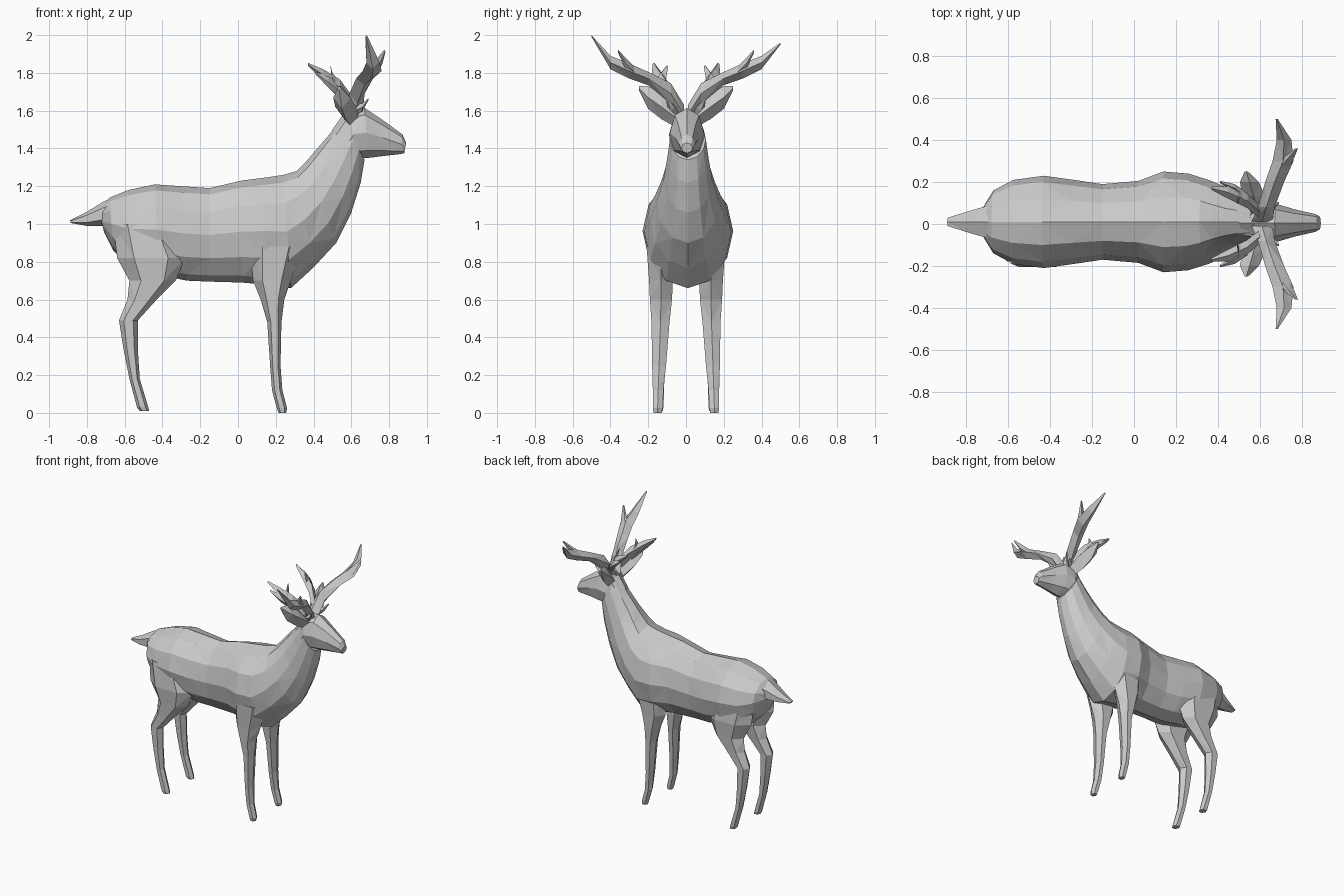
import bpy, bmesh, math
from mathutils import Vector

coat = bpy.data.materials.new("grey coat")
coat.diffuse_color = (0.6, 0.6, 0.6, 1)


def loft(name, rings, n):
    """Skin rings of (centre, half axis u, half axis v) with n sides, flat faceted."""
    bm = bmesh.new()
    loops = []
    for i, (c, u, v) in enumerate(rings):
        c, u, v = Vector(c), Vector(u), Vector(v)
        loops.append([bm.verts.new(c + u * math.cos(2 * math.pi * k / n)
                                   + v * math.sin(2 * math.pi * k / n)) for k in range(n)])
    for i in range(len(loops) - 1):
        a, b = loops[i], loops[i + 1]
        for k in range(n):
            m = (k + 1) % n
            if (i + k) % 2:
                bm.faces.new((a[k], a[m], b[m]))
                bm.faces.new((a[k], b[m], b[k]))
            else:
                bm.faces.new((a[k], a[m], b[k]))
                bm.faces.new((a[m], b[m], b[k]))
    bm.faces.new(loops[0])
    bm.faces.new(loops[-1])
    bmesh.ops.recalc_face_normals(bm, faces=bm.faces)
    me = bpy.data.meshes.new(name)
    bm.to_mesh(me)
    bm.free()
    me.materials.append(coat)
    ob = bpy.data.objects.new(name, me)
    bpy.context.collection.objects.link(ob)
    return ob


def profile(name, rows, n, y=0.01):
    """Rows: top x, top z, bottom x, bottom z, half width."""
    loft(name, [(((tx + bx) / 2, y, (tz + bz) / 2),
                 ((tx - bx) / 2, 0, (tz - bz) / 2), (0, w, 0))
                for tx, tz, bx, bz, w in rows], n)


def leg(name, rows, s):
    """Rows: back x, front x, inner y, outer y, z."""
    loft(name, [(((a + b) / 2, s * (i + o) / 2, z), ((b - a) / 2, 0, 0), (0, (o - i) / 2, 0))
                for a, b, i, o, z in rows], 6)


def tine(name, rows, s, axis):
    """Rows: x, y, z, half height, half thickness along the given axis."""
    loft(name, [((x, s * y, z), (0, 0, h), Vector(axis) * t) for x, y, z, h, t in rows], 4)


# torso and neck
profile("body", [
    (-.74, 1.08, -.71, .96, .06), (-.68, 1.14, -.66, .86, .15), (-.58, 1.18, -.57, .77, .20),
    (-.44, 1.21, -.42, .73, .22), (-.30, 1.20, -.27, .70, .20), (-.15, 1.19, -.15, .695, .18),
    (.02, 1.23, .02, .69, .195), (.14, 1.245, .14, .68, .24), (.24, 1.26, .28, .66, .23),
    (.31, 1.28, .40, .77, .20), (.36, 1.33, .52, .90, .165), (.42, 1.40, .60, 1.06, .13),
    (.48, 1.47, .65, 1.22, .11), (.55, 1.56, .67, 1.34, .095)], 12)

# head and muzzle
profile("head", [
    (.50, 1.50, .62, 1.30, .085), (.57, 1.60, .66, 1.35, .095), (.67, 1.615, .69, 1.35, .09),
    (.76, 1.555, .77, 1.36, .065), (.87, 1.475, .86, 1.37, .042), (.89, 1.43, .88, 1.375, .03)], 8, 0.005)

# tail
profile("tail", [
    (-.58, 1.17, -.62, .99, .11), (-.71, 1.12, -.71, .99, .085),
    (-.80, 1.065, -.80, .99, .055), (-.89, 1.02, -.885, 1.005, .022)], 6)

for s, side in ((1, "left"), (-1, "right")):
    leg("hind_leg_" + side, [
        (-.66, -.36, .04, .20, 1.0), (-.64, -.28, .05, .215, .82), (-.575, -.33, .06, .20, .70),
        (-.585, -.43, .075, .19, .60), (-.63, -.53, .09, .185, .49), (-.605, -.53, .10, .18, .33),
        (-.575, -.52, .11, .175, .18), (-.535, -.475, .115, .175, .03), (-.52, -.47, .12, .17, .01)], s)
    leg("front_leg_" + side, [
        (.06, .34, .05, .22, .88), (.08, .28, .06, .205, .70), (.12, .245, .065, .20, .60),
        (.155, .23, .08, .19, .48), (.17, .225, .10, .185, .25), (.18, .235, .115, .18, .12),
        (.205, .26, .12, .18, .025), (.215, .255, .125, .175, 0)], s)

    # ears
    tine("ear_" + side, [(.60, .05, 1.56, .05, .04), (.57, .13, 1.62, .065, .055),
                         (.55, .20, 1.67, .06, .045), (.535, .25, 1.72, .01, .008)], s, (1, 0, 0))

    # antlers: outward beam with a fork, and a backward branch with side points
    top = 1.96 if s > 0 else 2.0
    tine("antler_beam_" + side, [(.61, .01, 1.58, .05, .05), (.63, .08, 1.69, .055, .04),
                                 (.67, .20, 1.77, .035, .045), (.71, .30, 1.81, .04, .05),
                                 (.715, .40, 1.855, .035, .035), (.68, .50, top - .005, .005, .005)],
         s, (1, 0, 0))
    tine("antler_fork_" + side, [(.70, .27, 1.80, .03, .04), (.74, .32, 1.85, .03, .025),
                                 (.775, .36, 1.915, .008, .006)], s, (1, 0, 0))
    tine("antler_back_" + side, [(.61, .05, 1.62, .05, .03), (.54, .11, 1.72, .045, .035),
                                 (.45, .15, 1.79, .03, .03), (.37, .17, 1.845, .008, .008)], s, (0, 1, 0))
    tine("antler_back_point_" + side, [(.54, .11, 1.71, .04, .03), (.50, .13, 1.77, .03, .025),
                                       (.49, .10, 1.835, .006, .006)], s, (0, 1, 0))
    tine("antler_side_point_" + side, [(.54, .12, 1.70, .04, .03), (.48, .17, 1.75, .03, .02),
                                       (.41, .20, 1.80, .006, .006)], s, (0, 1, 0))
    tine("antler_brow_point_" + side, [(.62, .05, 1.60, .03, .025), (.66, .08, 1.62, .02, .02),
                                       (.69, .10, 1.66, .005, .005)], s, (0, 1, 0))
